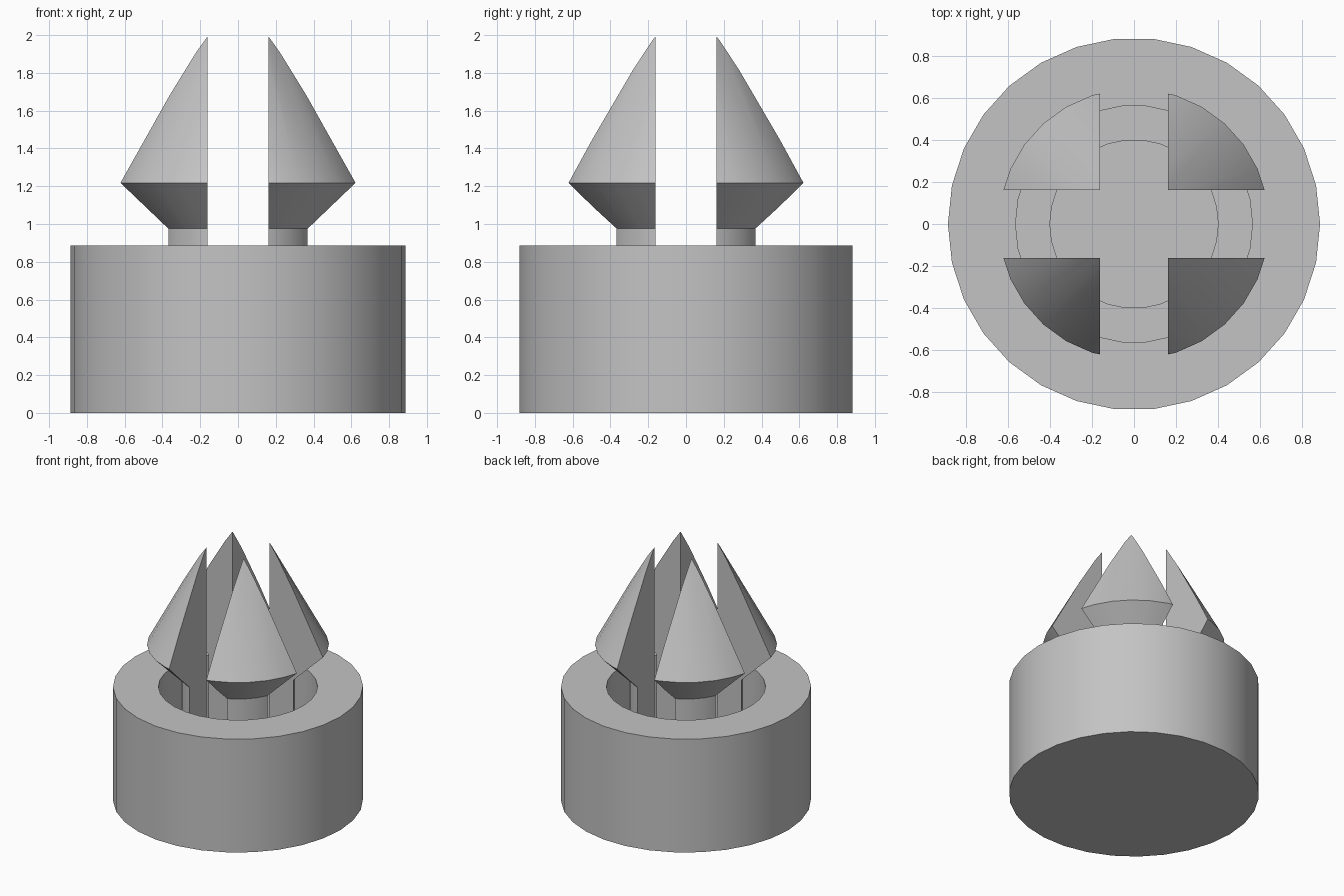
import bpy, bmesh, math

cube = bpy.data.objects.get("Cube")
if cube:
    bpy.data.objects.remove(cube, do_unlink=True)

U = 2 / 12.4          # one design unit
SIDES = 30

grey = bpy.data.materials.new("light grey plastic")
grey.use_nodes = True
COLOUR = (0.55, 0.55, 0.55, 1)
grey.diffuse_color = COLOUR
grey.node_tree.nodes["Principled BSDF"].inputs["Base Color"].default_value = COLOUR


def add_object(name, bm):
    bmesh.ops.recalc_face_normals(bm, faces=bm.faces)
    mesh = bpy.data.meshes.new(name)
    bm.to_mesh(mesh)
    bm.free()
    mesh.materials.append(grey)
    obj = bpy.data.objects.new(name, mesh)
    bpy.context.collection.objects.link(obj)
    return obj


def lathe(name, profile):
    """Turn a (radius, height) profile about z; a zero radius closes at the axis."""
    bm = bmesh.new()
    verts = [bm.verts.new((r * U, 0, z * U)) for r, z in profile]
    edges = [bm.edges.new(pair) for pair in zip(verts, verts[1:])]
    bmesh.ops.spin(bm, geom=verts + edges, cent=(0, 0, 0), axis=(0, 0, 1),
                   angle=math.tau, steps=SIDES, use_merge=True)
    bmesh.ops.remove_doubles(bm, verts=bm.verts, dist=0.0001)
    return add_object(name, bm)


def smooth(obj):
    bpy.ops.object.select_all(action="DESELECT")
    obj.select_set(True)
    bpy.context.view_layer.objects.active = obj
    bpy.ops.object.shade_smooth_by_angle(angle=math.radians(25))


# Round base with a blind bore
base = lathe("base_socket", [(0, 0), (5.5, 0), (5.5, 5.5), (3.5, 5.5), (3.5, 1.5), (0, 1.5)])
smooth(base)

# Post with barbed conical head
prongs = lathe("snap_prongs", [(0, 1.4), (2.5, 1.4), (2.5, 6.05), (4, 7.55), (0, 15)])

# Crossed slots split the post into four prongs
SLOT_FLOOR, SLOT_TOP = 2.5, 17
for name, size in (("slot_cutter_x", (12, 2)), ("slot_cutter_y", (2, 12))):
    bm = bmesh.new()
    bmesh.ops.create_cube(bm, size=1)
    bmesh.ops.scale(bm, vec=(size[0] * U, size[1] * U, (SLOT_TOP - SLOT_FLOOR) * U), verts=bm.verts)
    bmesh.ops.translate(bm, vec=(0, 0, (SLOT_TOP + SLOT_FLOOR) / 2 * U), verts=bm.verts)
    cutter = add_object(name, bm)
    mod = prongs.modifiers.new(name, "BOOLEAN")
    mod.operation = "DIFFERENCE"
    mod.solver = "EXACT"
    mod.object = cutter
    bpy.ops.object.select_all(action="DESELECT")
    prongs.select_set(True)
    bpy.context.view_layer.objects.active = prongs
    bpy.ops.object.modifier_apply(modifier=mod.name)
    bpy.data.objects.remove(cutter, do_unlink=True)
smooth(prongs)
